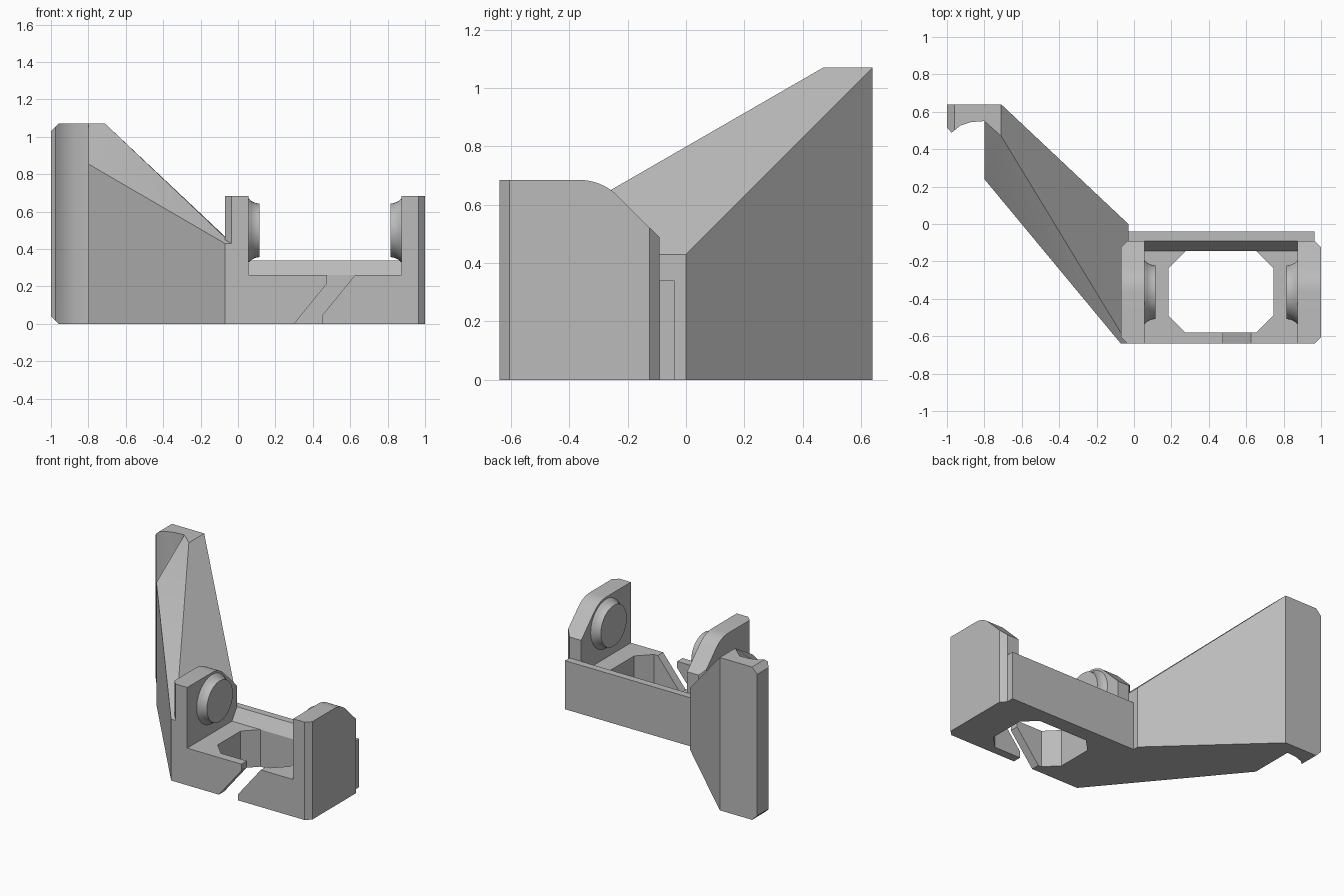
import bpy, bmesh, math
from mathutils import Vector, Matrix

if "Cube" in bpy.data.objects:
    bpy.data.objects.remove(bpy.data.objects["Cube"])

grey = bpy.data.materials.new("plain grey")
grey.use_nodes = True
GREY = (0.5, 0.5, 0.5, 1)
grey.diffuse_color = GREY
grey.node_tree.nodes["Principled BSDF"].inputs["Base Color"].default_value = GREY

MID = 0.465  # symmetry plane of the cradle


def finish(bm, name):
    bmesh.ops.recalc_face_normals(bm, faces=bm.faces)
    mesh = bpy.data.meshes.new(name)
    bm.to_mesh(mesh)
    bm.free()
    mesh.materials.append(grey)
    ob = bpy.data.objects.new(name, mesh)
    bpy.context.collection.objects.link(ob)
    return ob


def smooth(ob):
    bpy.ops.object.select_all(action="DESELECT")
    ob.select_set(True)
    bpy.context.view_layer.objects.active = ob
    bpy.ops.object.shade_smooth_by_angle(angle=math.radians(30))


def prism(points, axis, lo, hi):
    """Extrude a 2D outline along the x, y or z axis."""
    bm = bmesh.new()
    place = {"x": lambda a, b: (lo, a, b), "y": lambda a, b: (a, lo, b), "z": lambda a, b: (a, b, lo)}[axis]
    face = bm.faces.new([bm.verts.new(place(a, b)) for a, b in points])
    step = Vector([(hi - lo) * (axis == k) for k in "xyz"])
    new = bmesh.ops.extrude_face_region(bm, geom=[face], use_keep_orig=True)["geom"]
    bmesh.ops.translate(bm, vec=step, verts=[v for v in new if isinstance(v, bmesh.types.BMVert)])
    return bm


def chamfer(bm, point, normal):
    """Slice off everything beyond a plane and cap the cut."""
    geom = bm.verts[:] + bm.edges[:] + bm.faces[:]
    cut = bmesh.ops.bisect_plane(bm, geom=geom, plane_co=point, plane_no=normal, clear_outer=True)
    edges = [e for e in cut["geom_cut"] if isinstance(e, bmesh.types.BMEdge)]
    bmesh.ops.contextual_create(bm, geom=edges)


def mirrored(bm):
    bmesh.ops.transform(bm, matrix=Matrix.Translation((2 * MID, 0, 0)) @ Matrix.Scale(-1, 4, (1, 0, 0)), verts=bm.verts)
    return bm


def box(x0, x1, y0, y1):
    return [(x0, y0), (x1, y0), (x1, y1), (x0, y1)]


# Side walls with a rounded back shoulder and chamfered outer corners
BOSS_Y, BOSS_Z = -0.365, 0.5


def wall():
    shoulder = [math.radians(90 - 45 * i / 8) for i in range(9)]
    outline = [(-0.64, 0), (-0.64, 0.685)]
    outline += [(BOSS_Y + 0.185 * math.cos(a), BOSS_Z + 0.185 * math.sin(a)) for a in shoulder]
    outline += [(-0.09, 0.487), (-0.09, 0)]
    bm = prism(outline, "x", -0.07, 0.055)
    chamfer(bm, (-0.035, -0.64, 0), (-1, -1, 0))
    chamfer(bm, (-0.035, -0.09, 0), (-1, 1, 0))
    return bm


# Round bosses with a flared foot on the inner wall faces
def boss():
    bm = bmesh.new()
    count = 48
    rings = []
    for x, r in [(0.05, 0.172), (0.06, 0.168), (0.07, 0.158), (0.085, 0.15), (0.1, 0.145), (0.115, 0.143)]:
        angles = [2 * math.pi * i / count for i in range(count)]
        rings.append([bm.verts.new((x, BOSS_Y + r * math.cos(a), BOSS_Z + r * math.sin(a))) for a in angles])
    for low, high in zip(rings, rings[1:]):
        for i in range(count):
            j = (i + 1) % count
            bm.faces.new((low[i], low[j], high[j], high[i]))
    bm.faces.new(rings[0])
    bm.faces.new(rings[-1])
    return bm


for build, name in ((wall, "side_wall"), (boss, "boss")):
    smooth(finish(build(), name + "_right"))
    smooth(finish(mirrored(build()), name + "_left"))

# Floor with an eight-sided opening and a slanted slit in the front bar
floor = finish(prism(box(0.055, 0.875, -0.64, -0.09), "z", 0, 0.26), "floor")
cx, cy, hx, hy, c = MID, -0.3625, 0.28, 0.2175, 0.09
hole = [(hx, -hy + c), (hx, hy - c), (hx - c, hy), (c - hx, hy),
        (-hx, hy - c), (-hx, c - hy), (c - hx, -hy), (hx - c, -hy)]
opening = finish(prism([(cx + a, cy + b) for a, b in hole], "z", -0.1, 0.4), "opening_cutter")
slit_outline = [(0.3, -0.05), (0.3, 0), (0.475, 0.215), (0.475, 0.3),
                (0.625, 0.3), (0.625, 0.26), (0.45, 0.045), (0.45, -0.05)]
slit = finish(prism(slit_outline, "y", -0.7, -0.45), "slit_cutter")
for cutter in (opening, slit):
    mod = floor.modifiers.new("cut", "BOOLEAN")
    mod.operation = "DIFFERENCE"
    mod.solver = "EXACT"
    mod.object = cutter
    cutter.hide_render = True
    cutter.hide_set(True)
bpy.context.view_layer.objects.active = floor
for mod in list(floor.modifiers):
    bpy.ops.object.modifier_apply(modifier=mod.name)
for cutter in (opening, slit):
    bpy.data.objects.remove(cutter)

# Back plate and the sloped fillet at its foot
finish(prism(box(-0.03, 0.965, -0.09, -0.04), "z", 0, 0.34), "back_plate")
finish(prism([(-0.145, 0.26), (-0.09, 0.26), (-0.09, 0.34)], "x", 0.055, 0.875), "back_fillet")

# Angled wing rising to a hooked upright end
plan = [(-0.07, -0.64), (-0.035, -0.64), (-0.03, 0), (-0.71, 0.64), (-1, 0.64), (-1, 0.515),
        (-0.975, 0.488), (-0.93, 0.525), (-0.87, 0.545), (-0.8, 0.55), (-0.8, 0.24)]
LOW, HIGH = 0.43, 1.07
heights = [LOW] * 3 + [HIGH] * 7 + [0.855]
bm = bmesh.new()
base = [bm.verts.new((x, y, 0)) for x, y in plan]
top = [bm.verts.new((x, y, z)) for (x, y), z in zip(plan, heights)]
ridge = bm.verts.new((-0.71, 0.47, HIGH))
bm.faces.new(base[::-1])
for i in range(len(plan)):
    j = (i + 1) % len(plan)
    bm.faces.new((base[i], base[j], top[j], top[i]))
bm.faces.new(top[3:10] + [ridge])
bm.faces.new((top[1], top[2], top[3], ridge))
for a, b in ((0, 1), (10, 0), (9, 10)):
    bm.faces.new((top[a], top[b], ridge))
chamfer(bm, (-0.96, 0, HIGH), (-1, 0, 1))
chamfer(bm, (-0.96, 0, 0), (-1, 0, -1))
smooth(finish(bm, "wing"))
